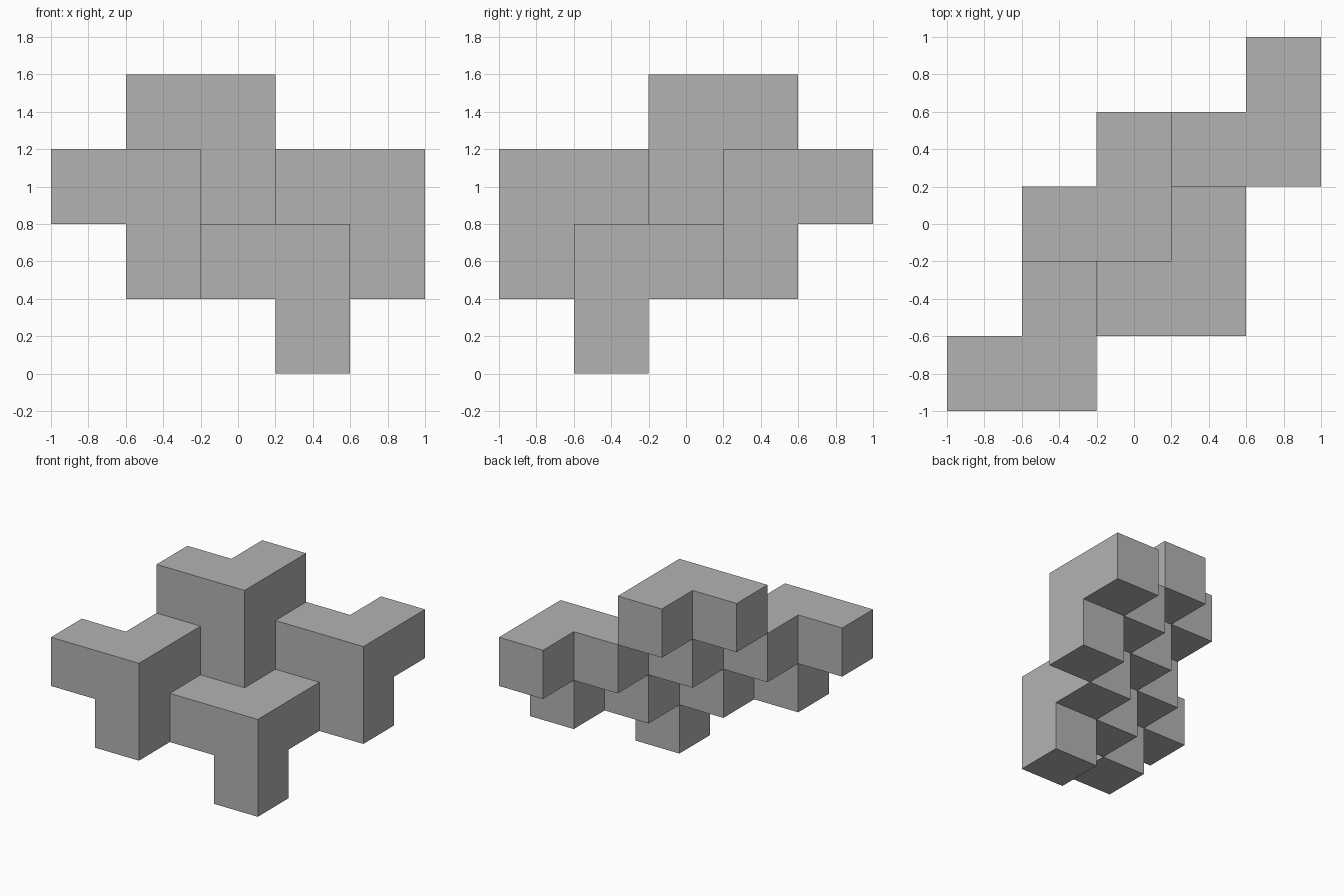
import bpy
import bmesh
from mathutils import Matrix, Vector

default = bpy.data.objects.get("Cube")
if default:
    bpy.data.objects.remove(default, do_unlink=True)

UNIT = 0.4
ARMS = [Vector((-1, 0, 0)), Vector((0, 1, 0)), Vector((0, 0, -1))]

# Plain matte grey
grey = bpy.data.materials.new("plain_grey")
grey.use_nodes = True
colour = (0.45, 0.45, 0.45, 1)
grey.diffuse_color = colour
grey.node_tree.nodes["Principled BSDF"].inputs["Base Color"].default_value = colour


def tripod_mesh():
    """Corner cube with one cube-long arm along each direction."""
    bm = bmesh.new()
    bmesh.ops.create_cube(bm, size=UNIT)
    for arm in ARMS:
        bm.normal_update()
        face = max(bm.faces, key=lambda f: f.calc_center_median().dot(arm))
        result = bmesh.ops.extrude_face_region(bm, geom=[face])
        verts = [g for g in result["geom"] if isinstance(g, bmesh.types.BMVert)]
        bmesh.ops.translate(bm, verts=verts, vec=arm * UNIT)
    bmesh.ops.recalc_face_normals(bm, faces=bm.faces)
    # Merge coplanar pieces into clean flat faces
    bmesh.ops.dissolve_limit(bm, angle_limit=0.01, verts=bm.verts, edges=bm.edges)
    mesh = bpy.data.meshes.new("tripod_block")
    bm.to_mesh(mesh)
    bm.free()
    mesh.materials.append(grey)
    return mesh


# Four identical blocks, placed by the centre of their corner cube
block = tripod_mesh()
placements = {
    "top_block": (0, 0, 1.4),
    "right_block": (-0.4, -0.8, 1.0),
    "left_block": (0.8, 0.4, 1.0),
    "bottom_block": (0.4, -0.4, 0.6),
}
for name, centre in placements.items():
    obj = bpy.data.objects.new(name, block)
    obj.matrix_world = Matrix.Translation(centre)
    bpy.context.collection.objects.link(obj)
